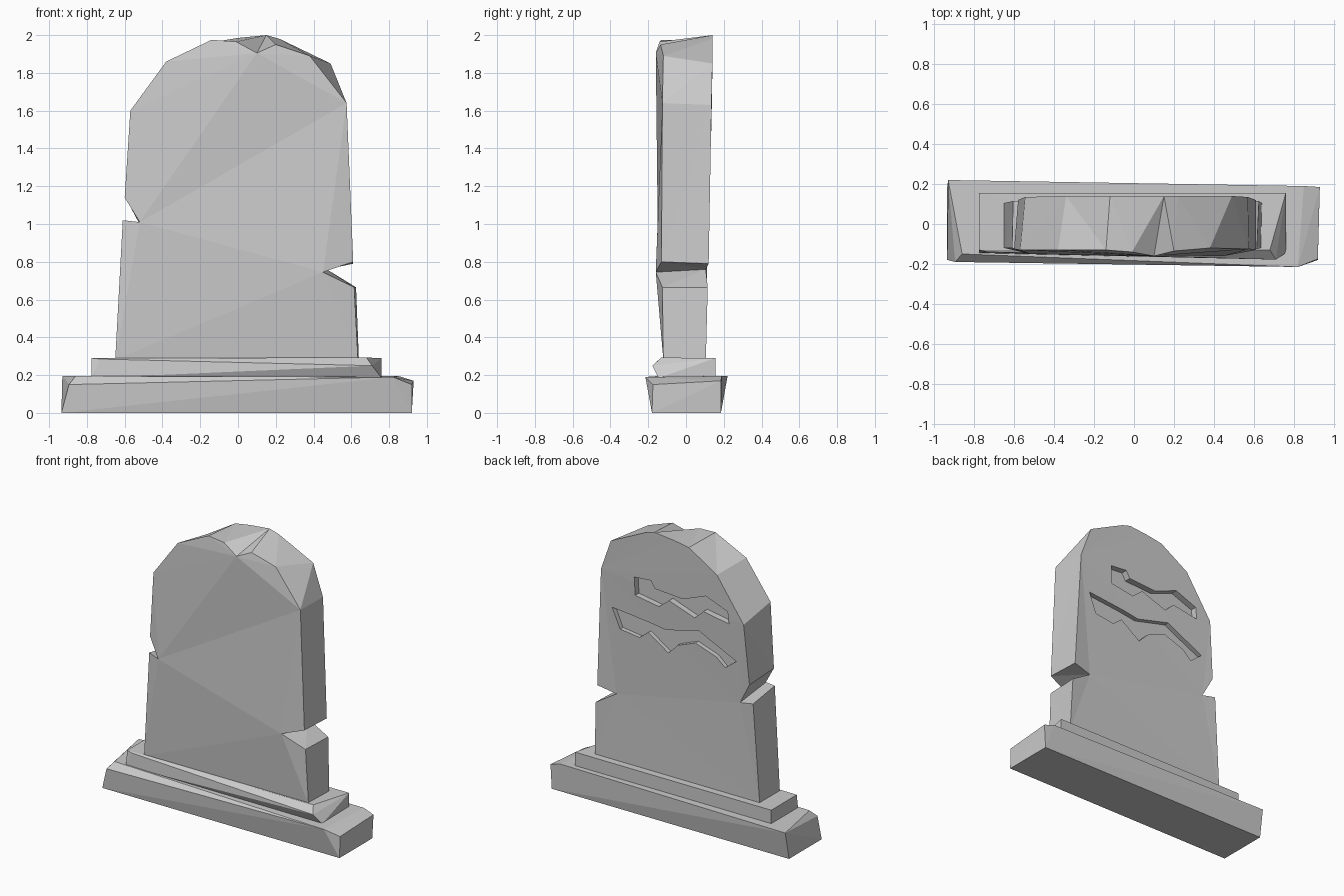
import bpy, bmesh

if "Cube" in bpy.data.objects:
    bpy.data.objects.remove(bpy.data.objects["Cube"])


def finish(name, bm):
    bmesh.ops.recalc_face_normals(bm, faces=bm.faces[:])
    mesh = bpy.data.meshes.new(name)
    bm.to_mesh(mesh)
    bm.free()
    obj = bpy.data.objects.new(name, mesh)
    bpy.context.collection.objects.link(obj)
    return obj


def chipped_block(name, points):
    """Convex stone block wrapped around its corner points."""
    bm = bmesh.new()
    for p in points:
        bm.verts.new(p)
    bmesh.ops.convex_hull(bm, input=bm.verts[:])
    return finish(name, bm)


def footprint(x0, x1, y0, y1, z):
    return [(x0, y0, z), (x1, y0, z), (x1, y1, z), (x0, y1, z)]


# Two plinth steps with chipped upper corners
chipped_block("lower_plinth", footprint(-.935, .92, -.18, .185, 0) + [
    (-.93, .22, .195), (-.895, -.19, .15), (-.86, -.15, .195),
    (.82, -.215, .19), (.85, .19, .195), (.93, .185, .17), (.92, -.175, .15)])
chipped_block("upper_plinth", footprint(-.775, .76, -.145, .155, .185) + [
    (-.775, .155, .29), (.76, .155, .29), (-.775, -.13, .29),
    (-.73, -.14, .285), (.71, -.178, .25), (.68, -.13, .293)])

# Slab outline, anticlockwise from the lower right: front ring and back ring
FRONT = [(.635, -.12, .28), (.615, -.125, .665), (.45, -.16, .745), (.61, -.13, .80),
         (.575, -.125, 1.64), (.38, -.12, 1.89), (.20, -.135, 1.95), (.10, -.16, 1.905),
         (-.01, -.14, 1.965), (-.14, -.13, 1.975), (-.38, -.13, 1.86), (-.57, -.13, 1.60),
         (-.60, -.125, 1.14), (-.52, -.15, 1.01), (-.61, -.12, 1.02), (-.65, -.12, .28)]
BACK = [(.64, .105, .28), (.625, .115, .665), (.47, .105, .76), (.61, .12, .79),
        (.57, .135, 1.63), (.49, .14, 1.85), (.22, .14, 1.98), (.15, .14, 2.0),
        (.0, .14, 1.985), (-.12, .14, 1.965), (-.34, .14, 1.83), (-.545, .135, 1.53),
        (-.58, .12, 1.11), (-.50, .11, .96), (-.605, .115, .98), (-.65, .105, .28)]
bm = bmesh.new()
rings = [[bm.verts.new(p) for p in ring] for ring in (FRONT, BACK)]
n = len(FRONT)
for i in range(n):
    j = (i + 1) % n
    bm.faces.new((rings[0][i], rings[0][j], rings[1][j], rings[1][i]))
# Each face is split along the crack that joins the two side notches
for ring in rings:
    bm.faces.new(ring[2:14])
    bm.faces.new(ring[:3] + ring[13:])
bmesh.ops.recalc_face_normals(bm, faces=bm.faces[:])
bmesh.ops.triangulate(bm, faces=bm.faces[:])
slab = finish("headstone_slab", bm)

# Two ragged grooves carved into the back
GROOVES = [
    [(.31, 1.64), (.18, 1.65), (.15, 1.60), (-.07, 1.585), (-.25, 1.655), (-.42, 1.59),
     (-.43, 1.505), (-.23, 1.54), (-.16, 1.475), (.04, 1.545), (.12, 1.48), (.305, 1.51)],
    [(.49, 1.375), (.20, 1.345), (.07, 1.325), (-.19, 1.39), (-.30, 1.335), (-.48, 1.25),
     (-.39, 1.18), (-.32, 1.24), (-.16, 1.295), (-.02, 1.24), (.055, 1.165), (.21, 1.27),
     (.28, 1.215), (.43, 1.235)]]
bm = bmesh.new()
for outline in GROOVES:
    face = bm.faces.new([bm.verts.new((x, .09, z)) for x, z in outline])
    out = bmesh.ops.extrude_face_region(bm, geom=[face], use_keep_orig=True)
    tops = [g for g in out["geom"] if isinstance(g, bmesh.types.BMVert)]
    bmesh.ops.translate(bm, verts=tops, vec=(0, .12, 0))
cutter = finish("groove_cutter", bm)
cutter.hide_render = True

carve = slab.modifiers.new("carve", "BOOLEAN")
carve.operation = "DIFFERENCE"
carve.solver = "EXACT"
carve.object = cutter
bpy.context.view_layer.objects.active = slab
bpy.ops.object.modifier_apply(modifier=carve.name)
bpy.data.objects.remove(cutter, do_unlink=True)
